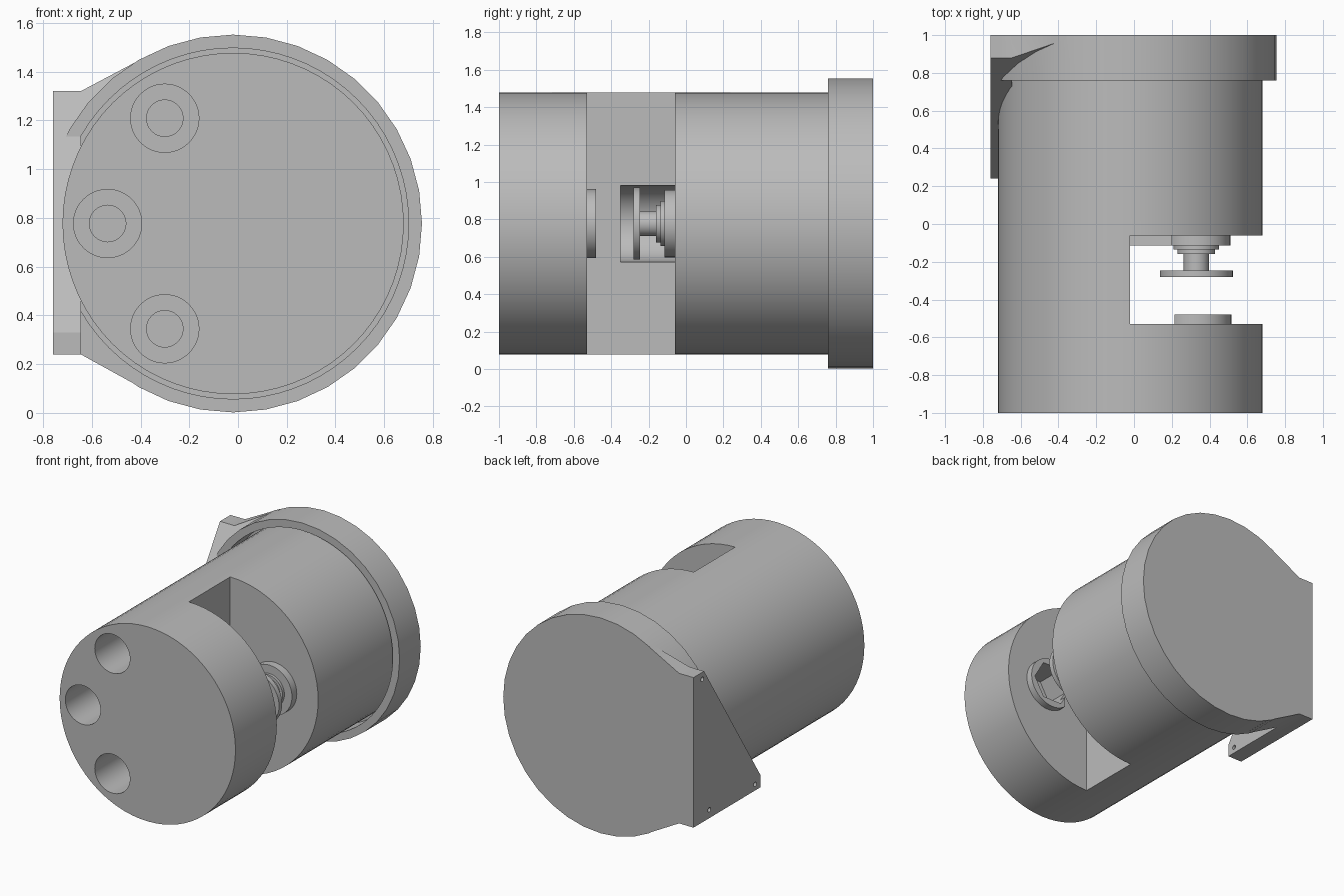
import bpy, bmesh
from math import cos, sin, pi, radians

cube = bpy.data.objects.get("Cube")
if cube:
    bpy.data.objects.remove(cube)

grey = bpy.data.materials.new("plain grey")
grey.use_nodes = True
COLOUR = (0.5, 0.5, 0.5, 1)
grey.diffuse_color = COLOUR
grey.node_tree.nodes["Principled BSDF"].inputs["Base Color"].default_value = COLOUR

CX, CZ = -0.02, 0.777      # axis of the round housing
MX = 0.33                  # axis of the small motor


def prism(name, profile, axis, lo, hi):
    """Extrude a profile: (x, z) pairs along y, or (y, z) pairs along x."""
    def place(p, d):
        return (p[0], d, p[1]) if axis == "y" else (d, p[0], p[1])
    bm = bmesh.new()
    a = [bm.verts.new(place(p, lo)) for p in profile]
    b = [bm.verts.new(place(p, hi)) for p in profile]
    n = len(profile)
    bm.faces.new(a)
    bm.faces.new(b)
    for i in range(n):
        j = (i + 1) % n
        bm.faces.new((a[i], a[j], b[j], b[i]))
    bmesh.ops.recalc_face_normals(bm, faces=bm.faces)
    mesh = bpy.data.meshes.new(name)
    bm.to_mesh(mesh)
    bm.free()
    mesh.materials.append(grey)
    ob = bpy.data.objects.new(name, mesh)
    bpy.context.collection.objects.link(ob)
    return ob


def circle(u, v, r, sides=64):
    return [(u + r * cos(2 * pi * i / sides), v + r * sin(2 * pi * i / sides))
            for i in range(sides)]


def rect(u0, u1, v0, v1):
    return [(u0, v0), (u1, v0), (u1, v1), (u0, v1)]


def disc(name, x, z, r, lo, hi, sides=48):
    return prism(name, circle(x, z, r, sides), "y", lo, hi)


def combine(ob, other, operation="DIFFERENCE"):
    """Apply a boolean and remove the helper."""
    mod = ob.modifiers.new("combine", "BOOLEAN")
    mod.operation, mod.object, mod.solver = operation, other, "EXACT"
    other.hide_render = True
    bpy.context.view_layer.update()
    graph = bpy.context.evaluated_depsgraph_get()
    mesh = bpy.data.meshes.new_from_object(ob.evaluated_get(graph))
    ob.modifiers.clear()
    ob.data = mesh
    bpy.data.objects.remove(other)


# Round body with the side notch
body = disc("body", CX, CZ, 0.70, -1, 0.94, 72)
combine(body, prism("notch", rect(-0.02, 0.9, -0.1, 1.7), "y", -0.53, -0.06))

# Rounded clearance pocket in the notch wall
combine(body, disc("wall_pocket", -0.02, CZ, 0.205, -0.35, -0.06))

# Three stepped bolt holes in the front
for angle in (123, 180, 237):
    x = CX + 0.515 * cos(radians(angle))
    z = CZ + 0.515 * sin(radians(angle))
    combine(body, disc("counterbore", x, z, 0.14, -1.1, -0.4))
    combine(body, disc("bolt_hole", x, z, 0.075, -0.45, 0.3, 32))

# Hexagonal pocket behind the front block
combine(body, disc("hex_pocket", MX, CZ, 0.155, -0.7, -0.5, 6))

# Rear cap with tapered shoulders, trimmed by the bracket's slope
cap = disc("rear_cap", CX, CZ, 0.775, 0.76, 1, 36)
shoulder = prism("shoulder", [(-0.70, 0.24), (-0.645, 0.24), (-0.36, 0.083),
                              (-0.36, 1.471), (-0.645, 1.32), (-0.70, 1.32)],
                 "y", 0.76, 1)
slope_cut = prism("slope_cut", [(0.24, 0.33), (1.01, 1.521), (1.01, 1.8), (0.24, 1.8)],
                  "x", -1, 0.2)
combine(shoulder, slope_cut)
combine(cap, shoulder, "UNION")

# Triangular mounting bracket
bracket = prism("bracket", [(1, 0.24), (1, 1.32), (0.88, 1.32), (0.24, 0.33), (0.24, 0.24)],
                "x", -0.76, -0.645)
combine(cap, bracket, "UNION")
combine(cap, prism("side_trim", rect(0.1, 1.1, -0.1, 1.7), "x", -1, -0.76))
combine(cap, disc("cap_recess", CX, CZ, 0.72, 0.757, 0.94, 72))
for y, z in ((0.90, 1.27), (0.30, 0.285), (0.82, 0.30)):
    combine(cap, prism("screw_hole", circle(y, z, 0.016, 16), "x", -0.8, -0.6))

# Collar around the hexagonal pocket, open on the inner side
collar = disc("collar", MX, CZ, 0.185, -0.53, -0.48)
combine(collar, disc("collar_hole", MX, CZ, 0.155, -0.6, -0.4, 6))
combine(collar, prism("collar_trim", rect(0, 0.215, 0.4, 1.2), "y", -0.6, -0.4))

# Motor: mount, stepped hub, shaft and drive disc
mount = prism("motor_mount", [(-0.02, 0.69), (0.2, 0.62), (0.2, 0.935), (-0.02, 0.865)],
              "y", -0.115, -0.06)
parts = [body, cap, collar, mount]
for name, r, lo, hi in (("motor_base", 0.18, -0.115, -0.06),
                        ("hub_lower", 0.12, -0.135, -0.115),
                        ("hub_upper", 0.10, -0.16, -0.135),
                        ("shaft", 0.067, -0.245, -0.16),
                        ("drive_disc", 0.193, -0.28, -0.245)):
    parts.append(disc(name, MX, CZ, r, lo, hi))

# Smooth round walls, sharp rims
bpy.ops.object.select_all(action="DESELECT")
for ob in parts:
    ob.select_set(True)
bpy.context.view_layer.objects.active = body
bpy.ops.object.shade_smooth_by_angle(angle=radians(30))
